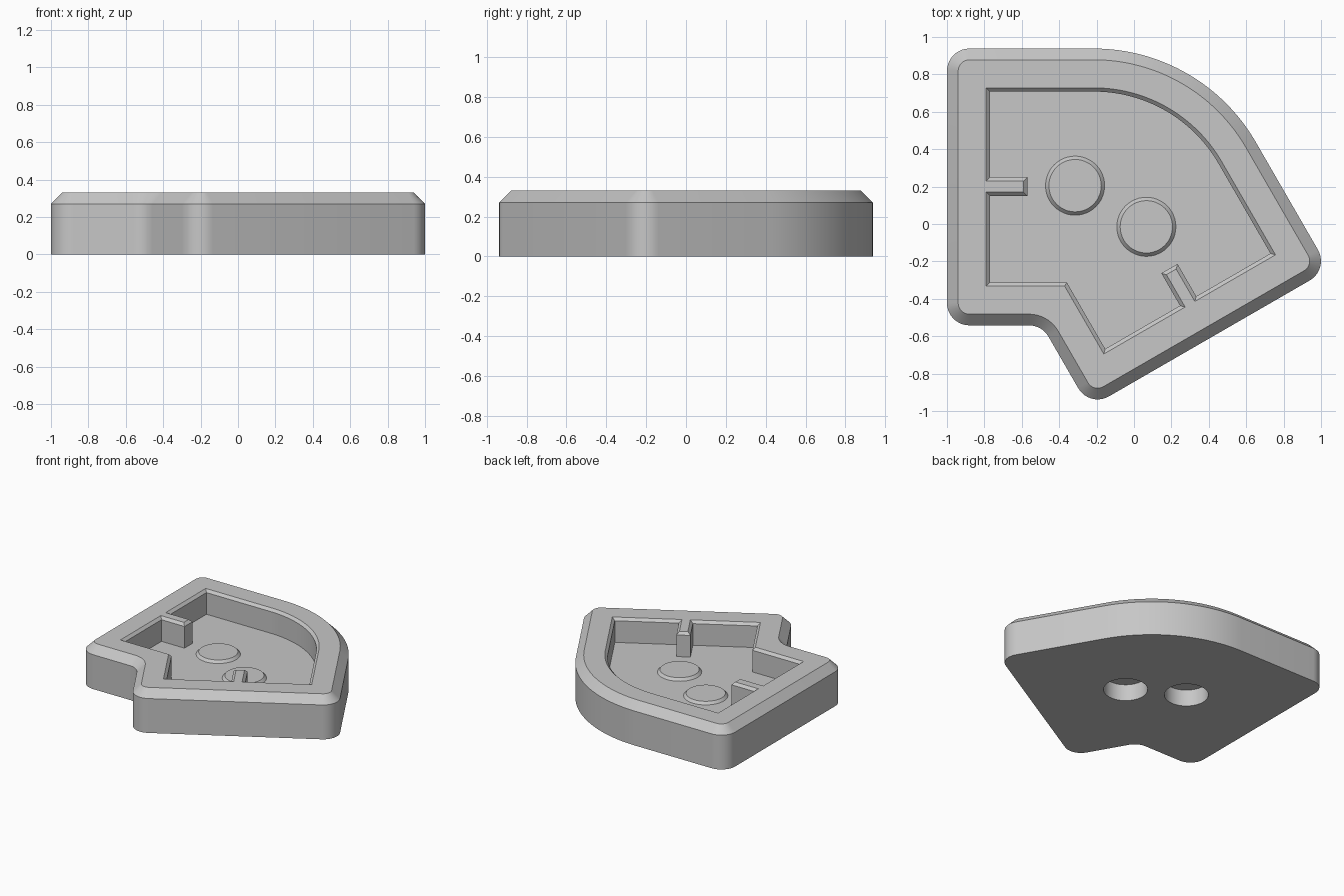
import bpy, bmesh
from math import sin, cos, radians, pi
from mathutils import Vector

if "Cube" in bpy.data.objects:
    bpy.data.objects.remove(bpy.data.objects["Cube"])

CENTRE = Vector((-0.215, -0.062))    # centre of the big arc
HEIGHT, SHOULDER, FLOOR = 0.33, 0.27, 0.14
EDGE_CHAMFER, LIP = 0.06, 0.02
# Straight walls, anticlockwise: direction of outward normal, distance from CENTRE
WALLS = [(30, 1.0), (90, 1.0), (180, 0.785), (270, 0.48), (210, 0.48), (300, 0.785)]
RIB_OFFSET = {2: -0.262, 5: 0.262}   # ribs on the two mirrored long walls

grey = bpy.data.materials.new("plain_grey")
grey.use_nodes = True
grey.diffuse_color = (0.57, 0.57, 0.57, 1)
grey.node_tree.nodes["Principled BSDF"].inputs["Base Color"].default_value = (0.57, 0.57, 0.57, 1)


def direction(deg):
    return Vector((cos(radians(deg)), sin(radians(deg))))


def corner(i, radius, inset, steps):
    """Arc that joins wall i to the next one; a radius of 0 gives one point."""
    (a, da), (b, db) = WALLS[i], WALLS[(i + 1) % len(WALLS)]
    turn = (b - a + 180) % 360 - 180
    r = radius if turn > 0 else -radius
    na, nb = direction(a), direction(b)
    pa, pb = (da - r, db - r) if radius else (da - inset, db - inset)
    det = na.x * nb.y - na.y * nb.x
    mid = Vector((pa * nb.y - pb * na.y, pb * na.x - pa * nb.x)) / det
    if not radius:
        return [mid]
    return [mid + (r - inset) * direction(a + turn * k / steps) for k in range(steps + 1)]


def outer_outline(inset):
    pts = corner(0, 1.0, inset, 32)
    for i in range(1, len(WALLS)):
        pts += corner(i, 0.12, inset, 10)
    return pts


def pocket_outline(grow):
    """Pocket wall with its two ribs; grow widens the opening and thins the ribs."""
    inset = 0.23 - grow
    pts = corner(0, 1.0, inset, 32)
    for i in range(1, len(WALLS)):
        pts += corner(i, 0, inset, 1)
        wall = (i + 1) % len(WALLS)
        if wall in RIB_OFFSET:
            angle, dist = WALLS[wall]
            n, t = direction(angle), direction(angle + 90)
            half, tip, mid = 0.05 - grow, 0.355 + grow, RIB_OFFSET[wall]
            pts += [n * (dist - inset) + t * (mid - half), n * tip + t * (mid - half),
                    n * tip + t * (mid + half), n * (dist - inset) + t * (mid + half)]
    return pts


def circle(radius, at, steps=48):
    return [at + radius * direction(360 * k / steps) for k in range(steps)]


def loft(name, sections):
    """Solid through (outline, z) sections with equal point counts."""
    bm = bmesh.new()
    rings = [[bm.verts.new((*(p + CENTRE), z)) for p in pts] for pts, z in sections]
    for low, high in zip(rings, rings[1:]):
        n = len(low)
        for k in range(n):
            bm.faces.new((low[k], low[(k + 1) % n], high[(k + 1) % n], high[k]))
    bm.faces.new(rings[0][::-1])
    bm.faces.new(rings[-1])
    bmesh.ops.recalc_face_normals(bm, faces=bm.faces)
    mesh = bpy.data.meshes.new(name)
    bm.to_mesh(mesh)
    bm.free()
    mesh.materials.append(grey)
    obj = bpy.data.objects.new(name, mesh)
    bpy.context.collection.objects.link(obj)
    return obj


def select(obj):
    bpy.ops.object.select_all(action='DESELECT')
    obj.select_set(True)
    bpy.context.view_layer.objects.active = obj


def cut(obj, cutter):
    select(obj)
    mod = obj.modifiers.new("cut", 'BOOLEAN')
    mod.operation, mod.solver, mod.object = 'DIFFERENCE', 'EXACT', cutter
    bpy.ops.object.modifier_apply(modifier=mod.name)
    bpy.data.objects.remove(cutter)


# Body with chamfered top edge
body = loft("tray_body", [(outer_outline(0), 0), (outer_outline(0), SHOULDER),
                          (outer_outline(EDGE_CHAMFER), HEIGHT)])

# Ribbed pocket with chamfered lip
cut(body, loft("pocket_cutter", [(pocket_outline(0), FLOOR), (pocket_outline(0), HEIGHT - LIP),
                                 (pocket_outline(2 * LIP), HEIGHT + LIP)]))

# Round sockets underneath, each with a low boss above it on the floor
parts = [body]
for side, spot in (("right", Vector((-0.1, 0.267))), ("left", Vector((0.281, 0.047)))):
    cut(body, loft("socket_cutter", [(circle(0.157, spot), -0.05), (circle(0.157, spot), 0.13)]))
    parts.append(loft(side + "_floor_boss", [(circle(0.158, spot), FLOOR - 0.004),
                                             (circle(0.158, spot), FLOOR),
                                             (circle(0.14, spot), FLOOR + LIP)]))

for part in parts:
    select(part)
    bpy.ops.object.shade_smooth_by_angle(angle=pi / 6)
